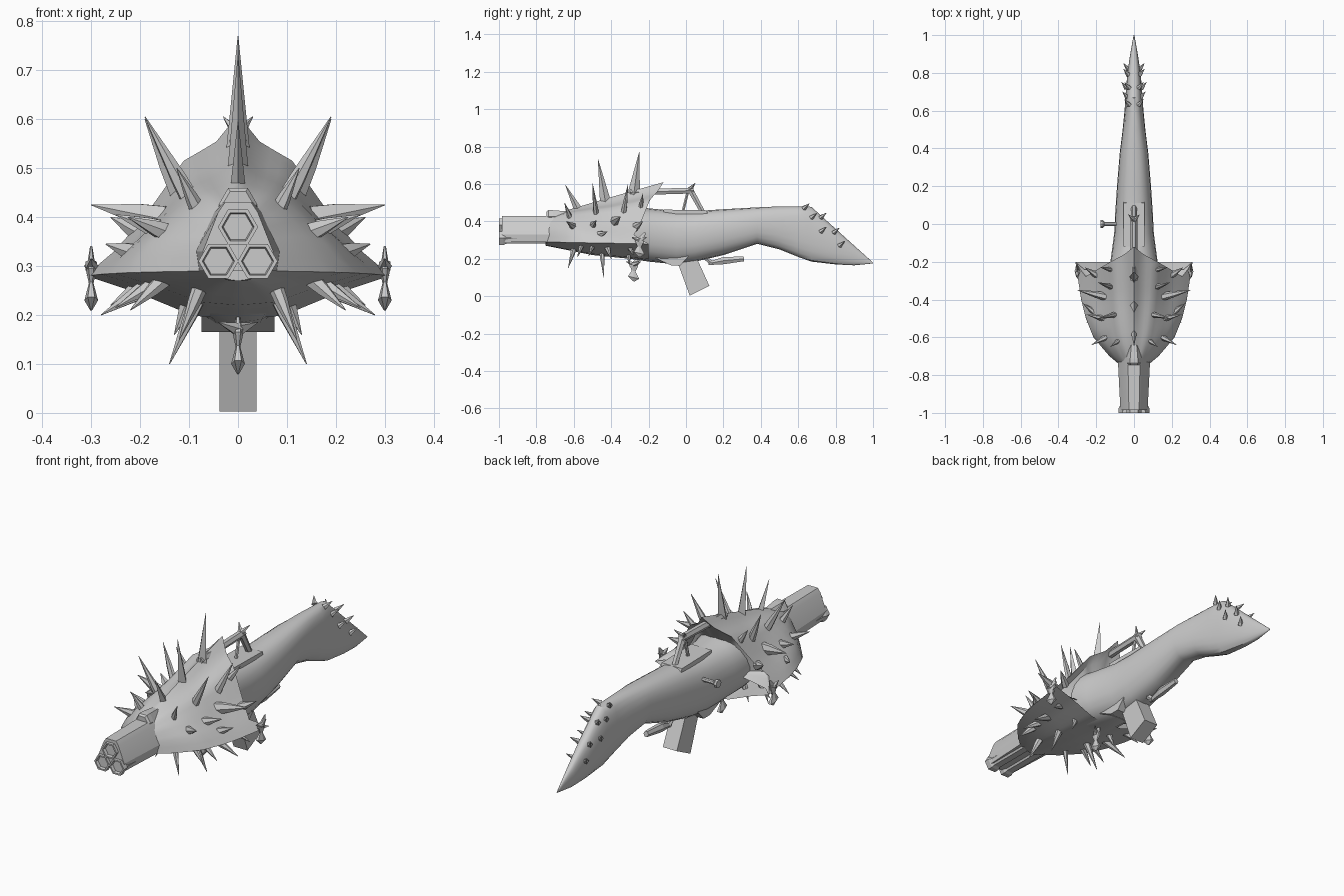
import bpy, bmesh, math
from mathutils import Vector

if "Cube" in bpy.data.objects:
    bpy.data.objects.remove(bpy.data.objects["Cube"])

grey = bpy.data.materials.new("bone grey")
grey.diffuse_color = (0.6, 0.6, 0.6, 1)
grey.use_nodes = True
grey.node_tree.nodes["Principled BSDF"].inputs["Base Color"].default_value = grey.diffuse_color


def finish(name, bm, smooth=None):
    bmesh.ops.recalc_face_normals(bm, faces=bm.faces)
    me = bpy.data.meshes.new(name)
    bm.to_mesh(me)
    bm.free()
    ob = bpy.data.objects.new(name, me)
    bpy.context.collection.objects.link(ob)
    me.materials.append(grey)
    if smooth:
        bpy.ops.object.select_all(action='DESELECT')
        bpy.context.view_layer.objects.active = ob
        ob.select_set(True)
        bpy.ops.object.shade_smooth_by_angle(angle=math.radians(smooth))
    return ob


def lerp(table, t):
    """Piecewise linear lookup of tuples (t, value)."""
    for (a, va), (b, vb) in zip(table, table[1:]):
        if t <= b:
            return va + (vb - va) * max(0, (t - a) / (b - a))
    return table[-1][1]


def skin(bm, rings, closed=True, caps=True):
    vs = [[bm.verts.new(p) for p in r] for r in rings]
    n = len(vs[0])
    for a, b in zip(vs, vs[1:]):
        for i in range(n if closed else n - 1):
            j = (i + 1) % n
            bm.faces.new((a[i], a[j], b[j], b[i]))
    if closed and caps:
        bm.faces.new(vs[0])
        bm.faces.new(vs[-1])


def rod(bm, stops, sides=6, sx=1.0, turn=0.0):
    """Tapered rod through (point, radius) stops; sx flattens it sideways."""
    q = (Vector(stops[-1][0]) - Vector(stops[0][0])).to_track_quat('Z', 'Y')
    rings = []
    for p, r in stops:
        rings.append([Vector(p) + q @ Vector((r * sx * math.cos(a), r * math.sin(a), 0))
                      for a in (turn + i * math.tau / sides for i in range(sides))])
    skin(bm, rings)


def prism(name, profile, half):
    """Side profile of (y, z) extruded across x."""
    bm = bmesh.new()
    skin(bm, [[(x, y, z) for y, z in profile] for x in (-half, half)])
    return finish(name, bm)


# Body and stock: y, half width, top z, bottom z
bm = bmesh.new()
stations = [(-.72, .06, .42, .27), (-.5, .12, .46, .23), (-.3, .15, .48, .2),
            (-.2, .125, .47, .185), (-.05, .105, .455, .17), (.05, .1, .455, .185),
            (.2, .09, .465, .22), (.38, .075, .475, .28), (.5, .06, .48, .25),
            (.6, .05, .48, .21), (.67, .046, .478, .185), (.8, .035, .36, .17),
            (.9, .02, .27, .165), (1, .002, .18, .175)]
rings = []
for y, w, t, b in stations:
    ring = []
    for i in range(20):
        a = i * math.tau / 20
        c, s = math.cos(a), math.sin(a)
        ring.append((w * math.copysign(abs(c) ** .8, c), y,
                     (t + b) / 2 + (t - b) / 2 * math.copysign(abs(s) ** .9, s)))
    rings.append(ring)
skin(bm, rings)
finish("body_stock", bm, 35)

# Carapace: width and height along y, cross-section and scalloped back edge
WIDTH = [(-.75, .07), (-.7, .13), (-.6, .215), (-.5, .255), (-.4, .28), (-.2, .31)]
TOP = [(-.75, .41), (-.65, .455), (-.4, .53), (-.12, .61)]
RIM = [(-.75, .29), (-.5, .285), (-.2, .28)]
FRONT = [(0, 1), (.3, .97), (.6, .78), (.85, .45), (1, 0)]
BACK = [(0, 1), (.14, .86), (.36, .76), (.48, .6), (.65, .38), (.9, .12), (1, 0)]
EDGE = [(0, -.12), (.16, -.16), (.4, -.2), (.87, -.28), (1, -.2)]


def shell_point(u, y):
    s = abs(u)
    k = min(1, max(0, (y + .75) / .35))
    f = lerp(FRONT, s) * (1 - k) + lerp(BACK, s) * k
    rim = lerp(RIM, y)
    return Vector((u * lerp(WIDTH, y), y, rim + (lerp(TOP, y) - rim) * f))


us = [i / 14 for i in range(-14, 15)]
bm = bmesh.new()
rows = [[shell_point(u, -.75 + v / 10 * (lerp(EDGE, abs(u)) + .75)) for u in us]
        for v in range(11)]
# recessed wall closing the back of the shell
rows.append([Vector((p.x * .85, p.y - .04, .31 + (p.z - .31) * .85)) for p in rows[-1]])
rows.append([Vector((p.x * .35, -.26, .31 + (p.z - .31) * .4)) for p in rows[-1]])
skin(bm, rows, closed=False)
finish("shell_top", bm, 40)


def belly_z(u, y):
    low = lerp([(-.75, .27), (-.5, .22), (-.2, .19)], y)
    rim = lerp(RIM, y)
    return rim + (low - rim) * lerp([(0, 1), (.3, .9), (.65, .4), (1, 0)], abs(u))


bm = bmesh.new()
skin(bm, [[(u * lerp(WIDTH, y), y, belly_z(u, y)) for u in us]
          for y in (-.75, -.7, -.6, -.5, -.4, -.3, -.2)], closed=False)
finish("shell_belly", bm, 40)

# Sleeve and three hexagonal barrels
bm = bmesh.new()
sleeve = [(-.075, .29), (.075, .29), (.08, .33), (.045, .41), (.03, .43),
          (-.03, .43), (-.045, .41), (-.08, .33)]
skin(bm, [[(x * k, y, z) for x, z in sleeve] for y, k in ((-.985, .9), (-.7, 1.08))])
finish("barrel_sleeve", bm, 30)
bm = bmesh.new()
for x, z in ((-.04, .31), (.04, .31), (0, .38)):
    rod(bm, [((x, -.72, z), .034), ((x, -.96, z), .034), ((x, -.975, z), .041),
             ((x, -1, z), .041), ((x, -1, z), .033), ((x, -.985, z), .03)])
finish("barrels", bm)
bm = bmesh.new()
rod(bm, [((0, -.745, .425), .032), ((0, -.735, .425), .04),
         ((0, -.71, .425), .04), ((0, -.64, .43), .028)])
finish("front_sight", bm)

# Spikes on the shell: base and tip, mirrored
bm = bmesh.new()
for b, t, r in [((0, -.28, .54), (0, -.25, .77), .034), ((0, -.43, .5), (0, -.47, .73), .03),
                ((0, -.57, .45), (0, -.645, .595), .024)]:
    rod(bm, [(b, r), (t, .001)], 4, .7)
finish("ridge_spikes", bm)
bm = bmesh.new()
side = [((.1, -.48, .44), (.19, -.5, .605), .022), ((.13, -.33, .47), (.19, -.31, .6), .02),
        ((.085, -.62, .42), (.125, -.65, .5), .018), ((.13, -.24, .49), (.175, -.23, .55), .016),
        ((.17, -.38, .4), (.3, -.35, .425), .03), ((.2, -.27, .37), (.26, -.23, .4), .025),
        ((.16, -.5, .375), (.25, -.48, .405), .024), ((.15, -.6, .37), (.225, -.64, .4), .022),
        ((.22, -.46, .33), (.27, -.42, .345), .02), ((.08, -.6, .25), (.12, -.63, .15), .018),
        ((.08, -.45, .24), (.14, -.44, .1), .02), ((.1, -.31, .23), (.13, -.3, .16), .018),
        ((.16, -.56, .265), (.22, -.58, .21), .018), ((.18, -.42, .26), (.28, -.4, .2), .022),
        ((.17, -.5, .265), (.25, -.52, .215), .018), ((.2, -.3, .26), (.26, -.28, .22), .018)]
for m in (-1, 1):
    for b, t, r in side:
        b, t = Vector((b[0] * m, *b[1:])), Vector((t[0] * m, *t[1:]))
        rod(bm, [(b - (t - b) * .15, r), (b + (t - b) * .25, r * .8), (t, .001)], 6, .75)
finish("side_spikes", bm, 45)

# Small thorns on the stock end
bm = bmesh.new()
for m in (-1, 1):
    for x, y, z in [(.025, .64, .47), (.035, .68, .42), (.025, .73, .42),
                    (.04, .73, .345), (.03, .8, .34), (.03, .83, .27)]:
        rod(bm, [((m * x, y - .01, z), .014), ((m * (x + .025), y + .02, z + .025), .001)], 5)
finish("stock_thorns", bm)

# Hanging claws at the shell corners and under the belly
bm = bmesh.new()
for x, y, z in ((-.3, -.25, .31), (.3, -.25, .31), (0, -.28, .18)):
    rod(bm, [((x, y + .03, z + .03), .006), ((x, y, z - .02), .026), ((x, y, z - .045), .012),
             ((x, y, z - .08), .035), ((x, y, z - .1), .006)], 6, .4)
    for d in (-.04, .04):
        rod(bm, [((x, y, z - .01), .015), ((x + (d if x == 0 else 0), y + d, z + .005), .001)], 5)
finish("hanging_claws", bm)

# Grip, trigger lever and belly block
prism("grip", [(-.06, .22), (.05, .22), (.125, .055), (.02, .003)], .038)
bm = bmesh.new()
rod(bm, [((0, .07, .235), .012), ((0, .14, .175), .014)], 6)
rod(bm, [((0, .12, .175), .01), ((0, .2, .19), .022), ((0, .31, .2), .015)], 6, .9)
finish("trigger", bm)
prism("belly_block", [(-.2, .22), (.02, .22), (-.03, .165), (-.08, .165)], .075)

# Top rail with post, thorny knob and seat plate
bm = bmesh.new()
rod(bm, [((0, -.3, .555), .018), ((0, .04, .565), .018)], 6)
rod(bm, [((0, .02, .575), .018), ((0, .1, .43), .014)], 6)
rod(bm, [((0, .01, .56), .008), ((0, -.02, .44), .008)], 6)
for x in (-.03, .03):
    rod(bm, [((0, .02, .57), .014), ((x, .05, .605), .001)], 5)
finish("top_rail", bm)
prism("rail_seat", [(-.12, .43), (.12, .43), (.11, .459), (-.12, .463)], .055)

# Charging knob on the left
bm = bmesh.new()
rod(bm, [((-.08, 0, .375), .01), ((-.155, 0, .375), .01), ((-.165, 0, .375), .02),
         ((-.178, 0, .375), .02)], 8)
finish("side_knob", bm)
